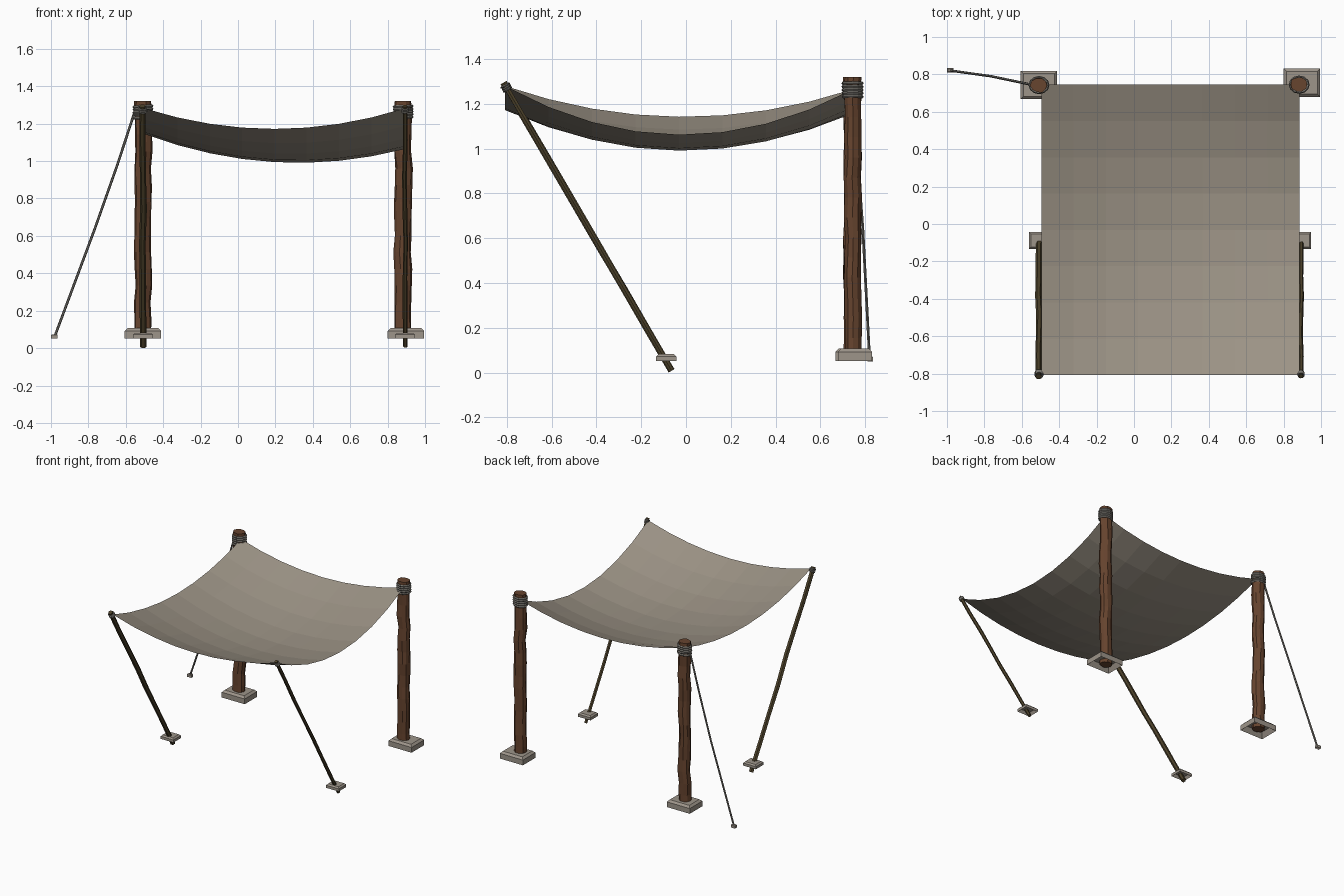
import bpy, bmesh, math, random
from mathutils import Vector

if "Cube" in bpy.data.objects:
    bpy.data.objects.remove(bpy.data.objects["Cube"])

random.seed(4)


def mat(name, rgb):
    m = bpy.data.materials.new(name)
    m.diffuse_color = (*rgb, 1)
    m.use_nodes = True
    m.node_tree.nodes["Principled BSDF"].inputs["Base Color"].default_value = m.diffuse_color
    return m


CLOTH = mat("canvas", (0.33, 0.29, 0.235))
STONE = mat("stone", (0.34, 0.30, 0.255))
BARK = mat("red_brown_wood", (0.135, 0.058, 0.028))
POLE = mat("olive_wood", (0.075, 0.055, 0.024))
ROPE = mat("rope", (0.19, 0.18, 0.16))


def finish(bm, name, material):
    bmesh.ops.recalc_face_normals(bm, faces=bm.faces)
    me = bpy.data.meshes.new(name)
    bm.to_mesh(me)
    bm.free()
    me.materials.append(material)
    ob = bpy.data.objects.new(name, me)
    bpy.context.collection.objects.link(ob)
    return ob


def tube(name, pts, r, sides, material, jitter=0.0, squash=1.0):
    """Capped tube through pts; jitter roughens the radius, squash flattens it."""
    bm = bmesh.new()
    pts = [Vector(p) for p in pts]
    axis = (pts[-1] - pts[0]).normalized()
    side = axis.orthogonal() if abs(axis.x) > 0.9 else Vector((1, 0, 0))
    u = (side - axis * side.dot(axis)).normalized()
    v = axis.cross(u)
    rings = []
    for p in pts:
        ring = []
        for k in range(sides):
            a = math.tau * k / sides
            rr = r * (1 + random.uniform(-jitter, jitter))
            ring.append(bm.verts.new(p + u * rr * math.cos(a) + v * rr * squash * math.sin(a)))
        rings.append(ring)
    for a, b in zip(rings, rings[1:]):
        for k in range(sides):
            j = (k + 1) % sides
            bm.faces.new((a[k], a[j], b[j], b[k]))
    bm.faces.new(rings[0])
    bm.faces.new(rings[-1])
    return finish(bm, name, material)


def footing(name, x, y, sx, sy, z0, z1, bevel):
    """Block with chamfered top edge and a recess underneath."""
    bm = bmesh.new()
    bmesh.ops.create_cube(bm, size=1)
    for v in bm.verts:
        v.co = (x + v.co.x * sx, y + v.co.y * sy, z0 + (v.co.z + 0.5) * (z1 - z0))
    zc = (z0 + z1) / 2
    bmesh.ops.bevel(bm, geom=[e for e in bm.edges if all(v.co.z > zc for v in e.verts)],
                    offset=bevel, segments=1, affect='EDGES')
    bm.normal_update()
    low = [f for f in bm.faces if f.normal.z < -0.9]
    bmesh.ops.inset_region(bm, faces=low, thickness=min(sx, sy) * 0.2)
    for v in low[0].verts:
        v.co.z = z0 + (z1 - z0) * 0.7
    return finish(bm, name, STONE)


def lashing(name, centre, axis, rx, ry, minor, turns, pitch):
    """Stack of slightly tilted rope rings."""
    bm = bmesh.new()
    axis = Vector(axis).normalized()
    u = (Vector((1, 0, 0)) - axis * axis.x).normalized()
    w = axis.cross(u)
    n, m = 12, 5
    for t in range(turns):
        c = Vector(centre) + axis * (t - (turns - 1) / 2) * pitch
        tilt = random.uniform(-0.08, 0.08)
        grid = []
        for i in range(n):
            a = math.tau * i / n
            d = u * math.cos(a) * rx + w * math.sin(a) * ry + axis * tilt * rx * math.cos(a)
            grid.append([bm.verts.new(c + d + minor * (d.normalized() * math.cos(b) + axis * math.sin(b)))
                         for b in (math.tau * k / m for k in range(m))])
        for i in range(n):
            for k in range(m):
                i2, k2 = (i + 1) % n, (k + 1) % m
                bm.faces.new((grid[i][k], grid[i2][k], grid[i2][k2], grid[i][k2]))
    return finish(bm, name, ROPE)


# Sagging canvas: edges hang as parabolas, right edge deeper than left
X0, X1, Y0, Y1, N = -0.495, 0.885, -0.808, 0.745, 8
bm = bmesh.new()
bmesh.ops.create_grid(bm, x_segments=N, y_segments=N, size=0.5)
for vert in bm.verts:
    s, t = vert.co.x + 0.5, vert.co.y + 0.5
    z = 1.28 - 0.015 * t - 0.108 * 4 * s * (1 - s) - (0.13 + 0.08 * s) * 4 * t * (1 - t)
    vert.co = (X0 + (X1 - X0) * s, Y0 + (Y1 - Y0) * t, z)
finish(bm, "canopy_cloth", CLOTH)

# Thick rear posts with footings and rope lashings
for side, x, y, fx, fy in (("left", -0.508, 0.743, -0.508, 0.743), ("right", 0.883, 0.745, 0.898, 0.755)):
    path = [(x + random.uniform(-0.005, 0.005), y + random.uniform(-0.003, 0.003),
             0.065 + 1.255 * i / 14) for i in range(15)]
    tube(side + "_rear_post", path, 0.046, 10, BARK, 0.07, 0.85)
    footing(side + "_rear_footing", fx, fy, 0.195, 0.152, 0.052, 0.107, 0.015)
    lashing(side + "_rear_lashing", (x, y, 1.262), (0, 0, 1), 0.048, 0.041, 0.008, 5, 0.015)

# Slim slanted front poles
for side, x, r in (("left", -0.508, 0.017), ("right", 0.893, 0.0125)):
    a, b = Vector((x, -0.064, 0.008)), Vector((x, -0.815, 1.295))
    path = [a.lerp(b, i / 7) + Vector((random.uniform(-0.004, 0.004), 0, 0)) for i in range(8)]
    tube(side + "_front_pole", path, r, 6, POLE, 0.08)
    footing(side + "_front_footing", x, -0.088, 0.108, 0.09, 0.052, 0.082, 0.01)
    lashing(side + "_front_lashing", b - (b - a).normalized() * 0.025, b - a, r + 0.002, r + 0.002, 0.005, 3, 0.01)

# Guy rope and its ground peg
tube("guy_rope", [(-0.55, 0.745, 1.27), (-0.645, 0.765, 0.98), (-0.765, 0.79, 0.64), (-0.98, 0.82, 0.062)],
     0.007, 6, ROPE)
footing("guy_rope_peg", -0.982, 0.823, 0.036, 0.024, 0.05, 0.074, 0.005)
